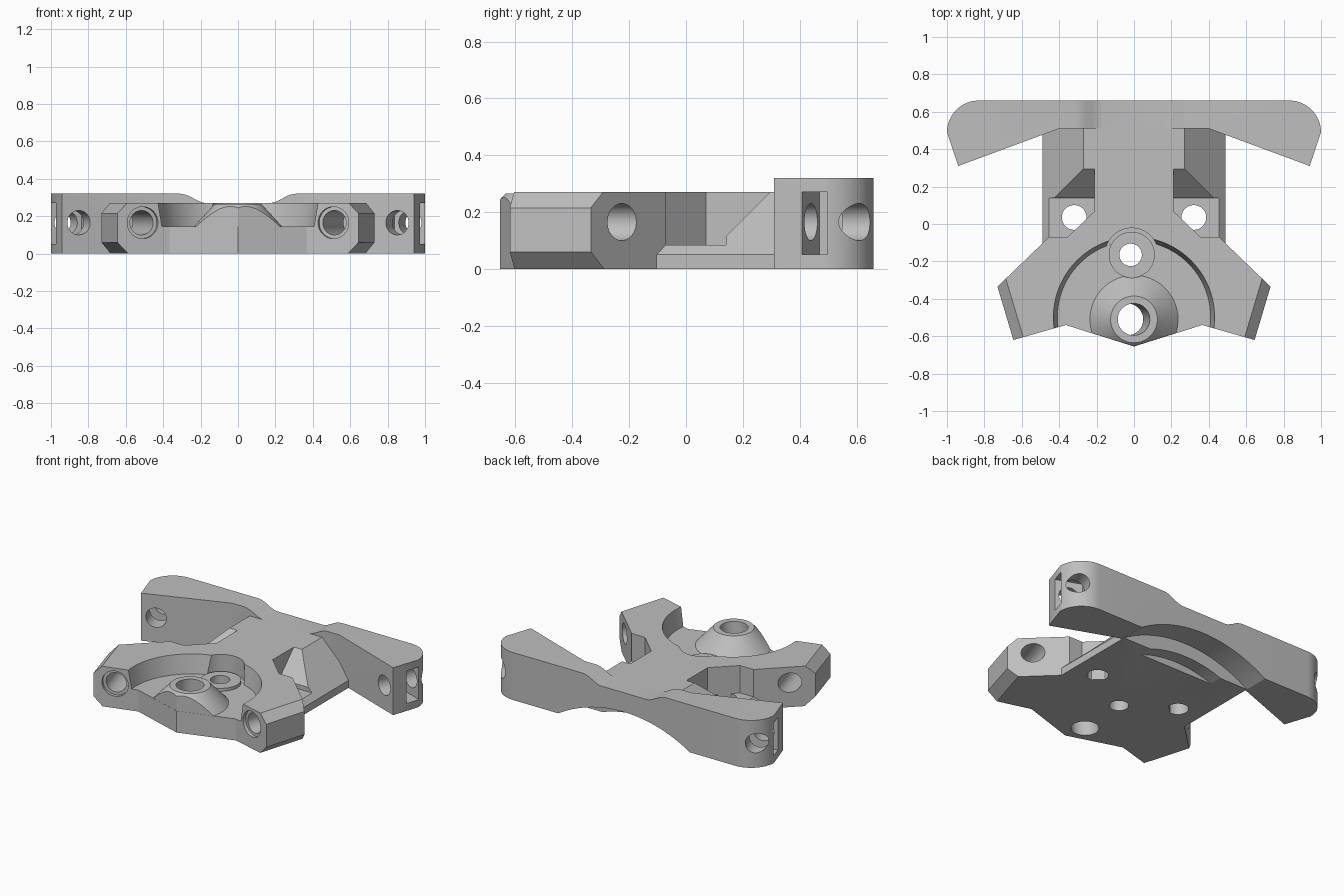
import bpy, bmesh, math
from mathutils import Vector

cube = bpy.data.objects.get("Cube")
if cube:
    bpy.data.objects.remove(cube)

grey = bpy.data.materials.new("plain_grey")
grey.use_nodes = True
GREY = (0.52, 0.52, 0.52, 1)
grey.diffuse_color = GREY
grey.node_tree.nodes["Principled BSDF"].inputs["Base Color"].default_value = GREY


def finish(name, bm):
    bmesh.ops.recalc_face_normals(bm, faces=bm.faces)
    mesh = bpy.data.meshes.new(name)
    bm.to_mesh(mesh)
    bm.free()
    mesh.materials.append(grey)
    obj = bpy.data.objects.new(name, mesh)
    bpy.context.collection.objects.link(obj)
    return obj


def mirrored(half):
    """Close a right-hand outline with its mirror image."""
    return half + [(-x, y) for x, y in reversed(half) if x > 0]


def prism(name, pts, lo, hi, axis="z", planes=()):
    """Extrude an outline along an axis, then trim it by planes."""
    place = {"z": lambda a, b, h: (a, b, h),
             "y": lambda a, b, h: (a, h, b),
             "x": lambda a, b, h: (h, a, b)}[axis]
    bm = bmesh.new()
    face = bm.faces.new([bm.verts.new(place(a, b, lo)) for a, b in pts])
    ext = bmesh.ops.extrude_face_region(bm, geom=[face])
    step = Vector(place(0, 0, hi - lo))
    bmesh.ops.translate(bm, vec=step, verts=[v for v in ext["geom"] if isinstance(v, bmesh.types.BMVert)])
    trim(bm, planes)
    return finish(name, bm)


def trim(bm, planes):
    for co, no in planes:
        cut = bmesh.ops.bisect_plane(bm, geom=bm.verts[:] + bm.edges[:] + bm.faces[:],
                                     plane_co=co, plane_no=no, clear_outer=True)
        edges = [e for e in cut["geom_cut"] if isinstance(e, bmesh.types.BMEdge)]
        bmesh.ops.holes_fill(bm, edges=edges, sides=0)


def rod(name, p, q, r1, r2=None, planes=(), sides=64):
    """Cylinder or cone from p to q."""
    p, q = Vector(p), Vector(q)
    bm = bmesh.new()
    bmesh.ops.create_cone(bm, cap_ends=True, segments=sides, radius1=r1,
                          radius2=r1 if r2 is None else r2, depth=(q - p).length)
    bmesh.ops.rotate(bm, verts=bm.verts, matrix=(q - p).to_track_quat("Z", "Y").to_matrix())
    bmesh.ops.translate(bm, verts=bm.verts, vec=(p + q) / 2)
    trim(bm, planes)
    return finish(name, bm)


def carve(obj, cutters):
    bpy.context.view_layer.objects.active = obj
    for cutter in cutters:
        mod = obj.modifiers.new("cut", "BOOLEAN")
        mod.operation, mod.solver, mod.object = "DIFFERENCE", "EXACT", cutter
        bpy.ops.object.modifier_apply(modifier=mod.name)


SIDES = (1, -1)
TOP = 0.27

# Front plate with two chamfered arms
chamfers = []
for s in SIDES:
    chamfers += [((s * 0.73, -0.335, 0.215), (s * 0.958, -0.286, 1)),
                 ((s * 0.73, -0.335, 0.06), (s * 0.958, -0.286, -1))]
plate = prism("front_plate", mirrored([(0, -0.655), (0.365, -0.54), (0.645, -0.62), (0.73, -0.335),
              (0.455, -0.07), (0.355, -0.07), (0.21, 0.07)]), 0, TOP, planes=chamfers)

# Sloped central body
body = prism("central_body", mirrored([(0, 0), (0.49, 0), (0.49, 0.05), (0.27, TOP)]),
             -0.104, 0.53, "y")

# Rear bar with rounded outer corners
corner = [(0.83 + 0.17 * math.cos(a), 0.49 + 0.17 * math.sin(a))
          for a in [math.pi / 2 * i / 16 for i in range(17)]]
bar = prism("rear_bar", mirrored([(0, 0.51), (0.4, 0.51), (0.94, 0.31)] + corner), 0, 0.32)

# Boss cone in the recess, trimmed by the front edges
front_planes = [((0, -0.654, 0), (s * 0.3, -0.954, 0)) for s in SIDES]
cone = rod("boss_cone", (0, -0.51, 0.135), (0, -0.51, 0.265), 0.245, 0.125, front_planes)
ring = rod("screw_seat", (-0.012, -0.165, 0.1), (-0.012, -0.165, 0.165), 0.123)

# Cutters shared between parts
recess = rod("recess_cutter", (0, -0.5, 0.145), (0, -0.5, 0.275), 0.41, 0.432, sides=96)
notch = rod("notch_cutter", (-0.012, -0.165, 0.146), (-0.012, -0.165, 0.3), 0.143)
screw = rod("screw_cutter", (-0.018, -0.165, -0.1), (-0.018, -0.165, 0.4), 0.06)
bore = rod("bore_cutter", (-0.05, -0.51, -0.1), (0.013, -0.51, 0.37), 0.085)


def arch_cutter(name, half, rise, lo, hi):
    radius = (half * half + rise * rise) / (2 * rise)
    return rod(name, (0, lo, rise - radius), (0, hi, rise - radius), radius, sides=256)


arch = arch_cutter("arch_cutter", 0.49, 0.14, 0.49, 0.8)
inner_arch = arch_cutter("inner_arch_cutter", 0.28, 0.05, 0.4, 0.6)
dip = prism("dip_cutter", mirrored([(0.17, TOP), (0.19, 0.273), (0.22, 0.285), (0.26, 0.307),
            (0.285, 0.316), (0.31, 0.32), (0.31, 0.4)]), 0.4, 0.8, "y")

plate_cuts, body_cuts, bar_cuts = [], [], []
for s in SIDES:
    # Pocket with a sloped back wall and a screw hole
    body_cuts.append(prism("pocket_cutter", [(-0.2, 0.085), (0.14, 0.085), (0.14, 0.115),
                     (0.325, 0.3), (-0.2, 0.3)], *sorted((s * 0.21, s * 0.6)), axis="x"))
    body_cuts.append(rod("pocket_hole_cutter", (s * 0.32, 0.035, -0.1), (s * 0.32, 0.035, 0.2), 0.066))

    # Arm hole with a wider mouth
    mouth, run = Vector((s * 0.51, -0.58, 0.165)), Vector((s * 0.287, 0.958, 0))
    plate_cuts.append(rod("arm_hole_cutter", mouth - run * 0.1, mouth + run * 0.5, 0.065))
    plate_cuts.append(rod("arm_mouth_cutter", mouth - run * 0.1, mouth + run * 0.02, 0.085))

    # Bar end hole and crossing slot
    start, run = Vector((s * 0.85, 0.34, 0.165)), Vector((s * 0.35, 0.937, 0))
    bar_cuts.append(rod("bar_hole_cutter", start - run * 0.1, start + run * 0.5, 0.065))
    across = Vector((s * 0.937, -0.35, 0))
    mid = Vector((s * 0.98, 0.455, 0))
    outline = [mid + across * a + run * b for a, b in
               ((0.1, -0.047), (0.1, 0.047), (-0.17, 0.047), (-0.17, -0.047))]
    bar_cuts.append(prism("slot_cutter", [(v.x, v.y) for v in outline], 0.05, TOP))

carve(plate, [recess, notch, screw, bore] + plate_cuts)
carve(body, [recess, notch, screw, arch, inner_arch] + body_cuts)
carve(bar, [arch, dip] + bar_cuts)
carve(cone, [bore])
carve(ring, [screw])

parts = [plate, body, bar, cone, ring]
for obj in list(bpy.data.objects):
    if obj.name.split(".")[0].endswith("_cutter"):
        bpy.data.objects.remove(obj)

# Smooth the round surfaces and keep the edges sharp
for obj in bpy.context.view_layer.objects:
    obj.select_set(obj in parts)
bpy.context.view_layer.objects.active = plate
bpy.ops.object.shade_smooth_by_angle(angle=math.radians(30))
